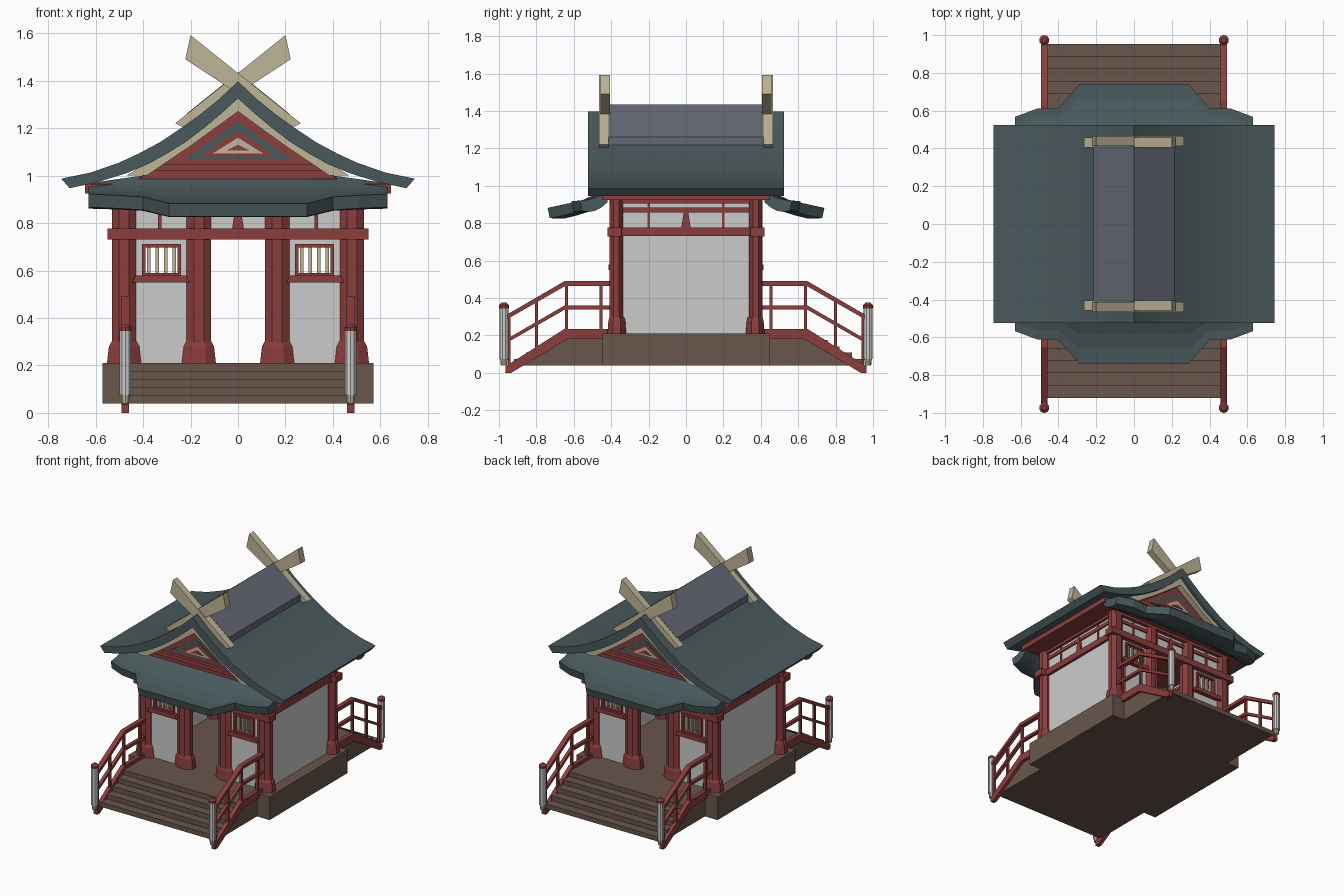
import bpy, bmesh
from math import cos, sin, pi

if "Cube" in bpy.data.objects:
    bpy.data.objects.remove(bpy.data.objects["Cube"])


def material(name, r, g, b):
    m = bpy.data.materials.new(name)
    m.diffuse_color = (r, g, b, 1)
    m.use_nodes = True
    m.node_tree.nodes["Principled BSDF"].inputs["Base Color"].default_value = m.diffuse_color
    return m


RED = material("red_wood", 0.26, 0.047, 0.047)
BROWN = material("brown_wood", 0.138, 0.093, 0.072)
CREAM = material("cream_wood", 0.52, 0.46, 0.31)
TEAL = material("roof_teal", 0.068, 0.10, 0.108)
SLATE = material("ridge_slate", 0.13, 0.14, 0.175)


def finish(name, bm, mat, mirror="", smooth=False):
    """Turn a bmesh into an object, mirrored about the world axes in `mirror`."""
    bmesh.ops.recalc_face_normals(bm, faces=bm.faces)
    me = bpy.data.meshes.new(name)
    bm.to_mesh(me)
    bm.free()
    ob = bpy.data.objects.new(name, me)
    bpy.context.collection.objects.link(ob)
    if mat:
        me.materials.append(mat)
    if mirror:
        mod = ob.modifiers.new("Mirror", "MIRROR")
        mod.use_axis = ("x" in mirror, "y" in mirror, False)
        mod.use_mirror_merge = False
    if smooth:
        bpy.ops.object.select_all(action="DESELECT")
        ob.select_set(True)
        bpy.context.view_layer.objects.active = ob
        bpy.ops.object.shade_smooth_by_angle(angle=0.5)
    return ob


def add_loft(bm, rings):
    rows = [[bm.verts.new(p) for p in ring] for ring in rings]
    n = len(rows[0])
    for a, b in zip(rows, rows[1:]):
        for i in range(n):
            j = (i + 1) % n
            bm.faces.new((a[i], a[j], b[j], b[i]))
    bm.faces.new(rows[0])
    bm.faces.new(rows[-1][::-1])


def loft(name, rings, mat, mirror="", smooth=False):
    bm = bmesh.new()
    add_loft(bm, rings)
    return finish(name, bm, mat, mirror, smooth)


def boxes(name, ranges, mat, mirror=""):
    """One object from boxes given as (x0, x1, y0, y1, z0, z1)."""
    bm = bmesh.new()
    for x0, x1, y0, y1, z0, z1 in ranges:
        add_loft(bm, [[(x0, y0, z), (x1, y0, z), (x1, y1, z), (x0, y1, z)] for z in (z0, z1)])
    return finish(name, bm, mat, mirror)


def prism_y(name, xz, y0, y1, mat, mirror="", smooth=False):
    return loft(name, [[(x, y, z) for x, z in xz] for y in (y0, y1)], mat, mirror, smooth)


def prism_x(name, yz, x0, x1, mat, mirror=""):
    return loft(name, [[(x, y, z) for y, z in yz] for x in (x0, x1)], mat, mirror)


def column(name, x, y, profile, sides, mat, mirror="xy", smooth=False):
    """Turned post from (rx, ry, z) rings, flats facing the axes."""
    k = 1 / cos(pi / sides)
    rings = [[(x + rx * k * cos((i + .5) * 2 * pi / sides),
               y + ry * k * sin((i + .5) * 2 * pi / sides), z) for i in range(sides)]
             for rx, ry, z in profile]
    return loft(name, rings, mat, mirror, smooth)


def both(half):
    """Complete a half outline (x >= 0, first and last on the axis) symmetrically."""
    return half + [(-x, z) for x, z in half[::-1] if x > 0]


# Platform and stairs
boxes("platform", [(-.57, .57, -.45, .45, .04, .21)], BROWN)
for name, s, reach in (("front_stairs", -1, .92), ("back_stairs", 1, .952)):
    steps = []
    for i in range(5):
        a, b = sorted((s * .44, s * (reach - .065 * i)))
        steps.append((-.468, .468, a, b, .04 + .034 * i, .04 + .034 * (i + 1)))
    boxes(name, steps, BROWN)

# Stair railings
prism_x("stair_stringer", [(-.965, 0), (-.965, .035), (-.65, .235), (-.41, .235),
                           (-.41, .18), (-.635, .18), (-.935, 0)], .46, .49, RED, "xy")
for name, z, h, w in (("top_rail", .49, .025, .017), ("middle_rail", .36, .02, .012)):
    prism_x(name, [(-.96, z - .18), (-.65, z), (-.41, z), (-.41, z - h), (-.645, z - h),
                   (-.96, z - .18 - h)], .475 - w, .475 + w, RED, "xy")
boxes("balusters", [(.466, .484, y - .008, y + .008, z0, z1) for y, z0, z1 in
                    ((-.945, .03, .32), (-.8, .12, .395), (-.64, .2, .48), (-.455, .2, .48))],
      RED, "xy")
column("newel_post", .475, -.973, [(.024, .024, .075), (.024, .024, .345)], 10, None)
column("newel_foot", .475, -.973, [(.016, .016, .04), (.02, .02, .08)], 10, CREAM)
column("newel_cap", .475, -.973, [(.02, .02, .335), (.026, .026, .35), (.026, .026, .362),
                                  (.012, .012, .375)], 10, RED)

# Pillars with flared bases
for name, x in (("outer_pillar", .48), ("inner_pillar", .165)):
    column(name, x, -.373, [(.051, .037, .21), (.051, .037, .93)], 8, RED)
    column(name + "_base", x, -.37, [(.072, .05, .21), (.064, .045, .28), (.054, .039, .3)], 8, RED)

# Walls
boxes("side_wall", [(.47, .49, -.35, .35, .21, .74), (.47, .49, -.35, .35, .77, .93)], None, "x")
boxes("front_wall", [(.2, .45, -.385, -.365, .21, .58), (.2, .25, -.385, -.365, .58, .74),
                     (.395, .45, -.385, -.365, .58, .74), (.25, .395, -.385, -.365, .7, .74)],
      None, "xy")
boxes("upper_wall", [(-.45, .45, -.385, -.365, .77, .93)], None, "y")

# Windows
boxes("window_frame", [(.24, .255, -.4, -.355, .58, .712), (.39, .405, -.4, -.355, .58, .712),
                       (.255, .39, -.4, -.355, .698, .712), (.255, .39, -.4, -.355, .575, .59)],
      RED, "xy")
boxes("window_bars", [(x - .007, x + .007, -.384, -.366, .585, .705)
                      for x in (.268, .304, .34, .376)], CREAM, "xy")
prism_y("window_sill", [(.205, .55), (.445, .55), (.43, .58), (.22, .58)], -.415, -.345, RED, "xy")

# Beams and struts above the walls
boxes("tie_beam_front", [(-.55, .55, -.42, -.345, .73, .777)], RED, "y")
boxes("tie_beam_side", [(.45, .51, -.42, .42, .731, .776)], RED, "x")
boxes("upper_rail_front", [(-.48, .48, -.395, -.355, .857, .883)], RED, "y")
boxes("upper_rail_side", [(.46, .5, -.37, .37, .857, .883)], RED, "x")
boxes("short_posts_front", [(.323, .337, -.392, -.358, .77, .93)], RED, "xy")
boxes("short_posts_side", [(.463, .497, -.207, -.193, .77, .93)], RED, "xy")
strut = [(-.025, .775), (.025, .775), (.008, .885), (-.008, .885)]
prism_y("strut_front", strut, -.4, -.35, RED, "y")
prism_x("strut_side", strut, .455, .505, RED, "x")
boxes("eave_plate", [(-.51, .51, -.41, .41, .905, .935), (-.645, .645, -.45, .45, .925, .965)], RED)

# Main gabled roof
top = [(0, 1.397), (.08, 1.322), (.16, 1.257), (.25, 1.193), (.33, 1.14), (.42, 1.092),
       (.5, 1.055), (.62, 1.013), (.745, .987)]
under = [(.71, .947), (.6, .97), (.47, 1.01), (.38, 1.048), (.3, 1.092), (.22, 1.142),
         (.14, 1.203), (.07, 1.262), (0, 1.325)]
prism_y("main_roof", both(top + under), -.525, .525, TEAL, smooth=True)

# Gable boards and nested triangles
prism_y("barge_board", both([(0, 1.335), (.07, 1.27), (.14, 1.21), (.22, 1.15), (.3, 1.1),
                             (.38, 1.055), (.47, 1.0), (.385, 1.0), (.2, 1.125), (0, 1.27)]),
        -.505, -.46, CREAM, "y")
gable = (("gable_panel", 1.3, .42, .985, RED), ("gable_inlay_teal", 1.228, .225, 1.068, TEAL),
         ("gable_inlay_red", 1.19, .16, 1.08, RED), ("gable_inlay_cream", 1.16, .105, 1.094, CREAM),
         ("gable_inlay_centre", 1.13, .05, 1.105, RED))
for i, (name, apex, half, z, mat) in enumerate(gable):
    prism_y(name, [(-half, z), (half, z), (0, apex)], -.45 - .006 * i, -.42, mat, "y")
boxes("gable_sill", [(-.36, .36, -.475, -.43, 1.02, 1.048)], RED, "y")

# Flared eave roof with stepped outline at front and back
stations = [(.63, .567, .922, .967), (.51, .612, .917, .985), (.4, .612, .91, 1.0), (.29, .74, .882, 1.0)]
rings = []
for x, y1, z1, z0 in [(-s[0], *s[1:]) for s in stations] + stations[::-1]:
    upper, lower = [], []
    for t in (0, .25, .5, .75, 1):
        y, z = .42 + (y1 - .42) * t, z0 + (z1 - z0) * (1 - (1 - t) ** 2)
        upper.append((x, -y, z))
        lower.append((x, -y + .012 * t, z - .055 - .012 * t * (1 - t) * 4))
    rings.append(upper + lower[::-1])
loft("eave_roof", rings, TEAL, "y")

# Ridge cover
prism_y("ridge_cover", both([(0, 1.435), (.215, 1.262), (.215, 1.2), (0, 1.37)]), -.415, .415, SLATE)

# Crossed ridge boards
board = [(-.2, 1.592), (-.222, 1.49), (.223, 1.2), (.265, 1.22)]
prism_y("ridge_board_a", board, -.465, -.414, CREAM, "y")
prism_y("ridge_board_b", [(-x, z) for x, z in board], -.457, -.406, CREAM, "y")
